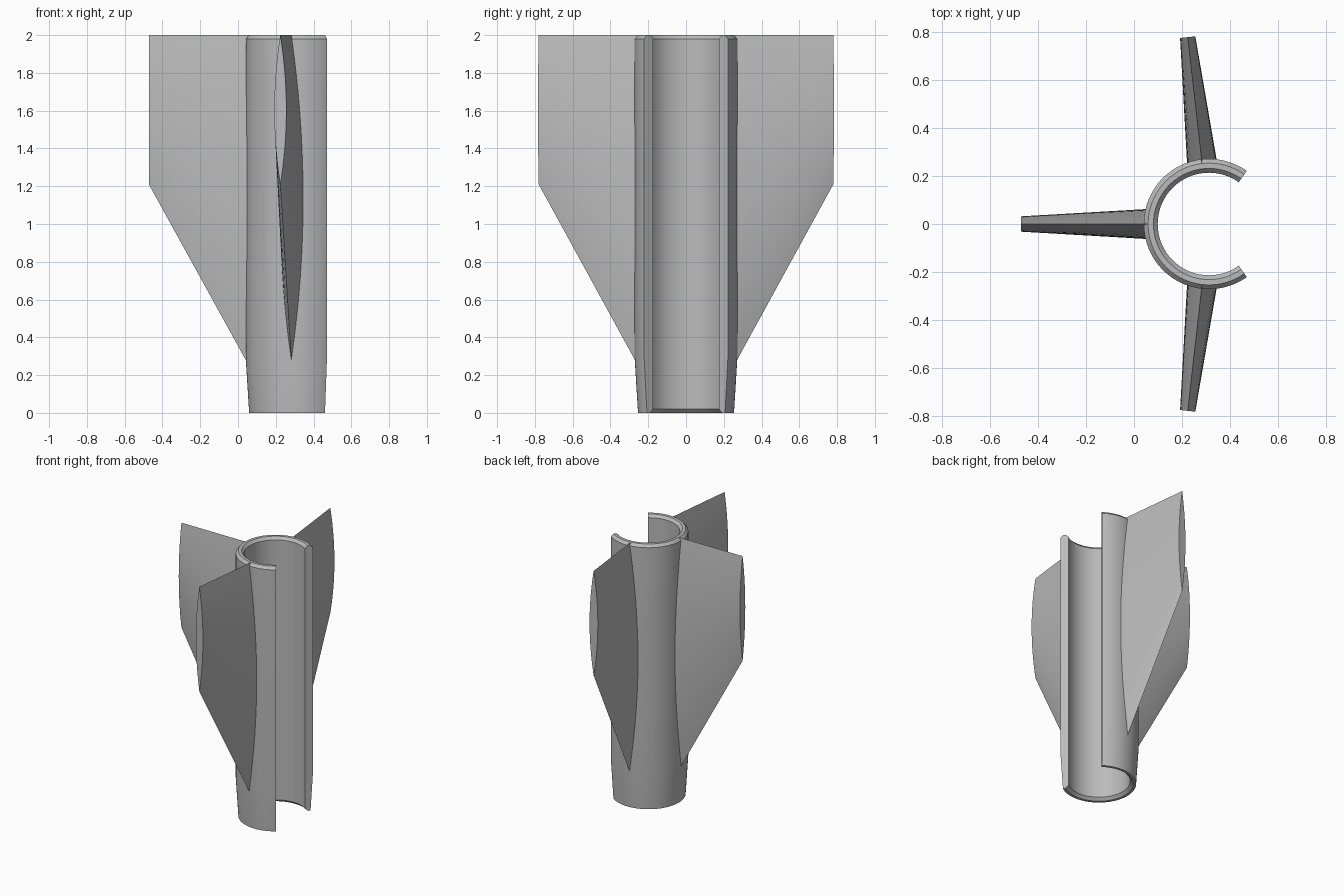
import bpy, bmesh, math
from mathutils import Vector

cube = bpy.data.objects.get("Cube")
if cube:
    bpy.data.objects.remove(cube, do_unlink=True)

grey = bpy.data.materials.new("plain grey")
grey.use_nodes = True
colour = (0.5, 0.5, 0.5, 1.0)
grey.diffuse_color = colour
grey.node_tree.nodes["Principled BSDF"].inputs["Base Color"].default_value = colour

CENTRE_X = 0.313        # axis of the tube
HALF_SLOT = math.radians(54.5)


def loft(name, rings):
    """Skin closed rings of points into a capped solid."""
    bm = bmesh.new()
    rows = [[bm.verts.new(p) for p in ring] for ring in rings]
    n = len(rows[0])
    for a, b in zip(rows, rows[1:]):
        for i in range(n):
            j = (i + 1) % n
            bm.faces.new((a[i], a[j], b[j], b[i]))
    bm.faces.new(rows[0])
    bm.faces.new(rows[-1])
    bmesh.ops.recalc_face_normals(bm, faces=bm.faces)
    mesh = bpy.data.meshes.new(name)
    bm.to_mesh(mesh)
    bm.free()
    mesh.materials.append(grey)
    obj = bpy.data.objects.new(name, mesh)
    bpy.context.collection.objects.link(obj)
    bpy.ops.object.select_all(action='DESELECT')
    obj.select_set(True)
    bpy.context.view_layer.objects.active = obj
    bpy.ops.object.shade_smooth_by_angle(angle=math.radians(12))
    return obj


def polar(radius, angle, z, side=0.0):
    """Point at a radius and angle about the tube axis, shifted sideways."""
    c, s = math.cos(angle), math.sin(angle)
    return Vector((CENTRE_X + radius * c - side * s, radius * s + side * c, z))


# Slotted tube: chamfered wall section swept around the axis
wall = [(0.235, 0), (0.254, 0), (0.272, 0.29), (0.272, 1.98),
        (0.254, 2), (0.232, 2), (0.214, 1.98), (0.214, 0.02)]
steps = 72
sweep = 2 * (math.pi - HALF_SLOT)
loft("slotted_tube", [[polar(r, HALF_SLOT + sweep * k / steps, z) for r, z in wall]
                      for k in range(steps + 1)])


# Fins: lens sections tapering from the tube wall to the tip
def lens(radius, angle, bottom, half_width, segments=28):
    ts = [k / segments for k in range(segments + 1)]
    outline = [(t, 1) for t in ts] + [(t, -1) for t in reversed(ts[1:-1])]
    return [polar(radius, angle, bottom + (2 - bottom) * t,
                  sign * half_width * 4 * t * (1 - t)) for t, sign in outline]


for name, degrees in (("left_side_fin", 180), ("back_fin", 96.5), ("front_fin", -96.5)):
    angle = math.radians(degrees)
    loft(name, [lens(0.25, angle, 0.24, 0.063), lens(0.785, angle, 1.21, 0.032)])
